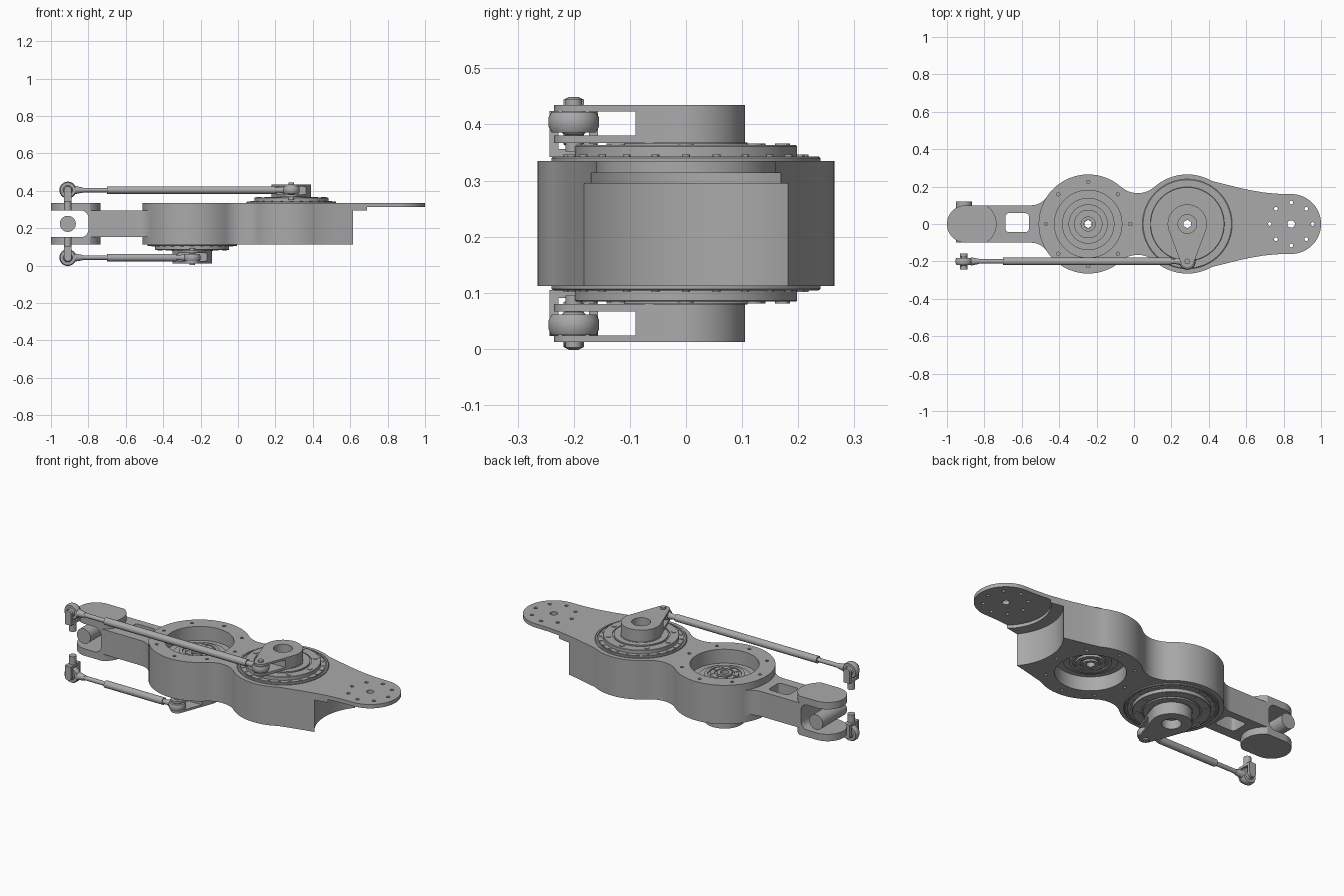
import bpy, bmesh
from math import sin, cos, pi, radians
from mathutils import Matrix, Vector

if "Cube" in bpy.data.objects:
    bpy.data.objects.remove(bpy.data.objects["Cube"])

GREY = (0.4, 0.4, 0.4, 1)
metal = bpy.data.materials.new("machined grey")
metal.use_nodes = True
metal.diffuse_color = GREY
metal.node_tree.nodes["Principled BSDF"].inputs["Base Color"].default_value = GREY

AX, BX, TX = -0.245, 0.285, 0.84      # lower joint, upper joint, tongue centre
BOTTOM, TOP = 0.112, 0.335
ROD_Y, ROD_Z, FORK_X = -0.2, 0.404, -0.91
built = []


def finish(name, bm):
    bmesh.ops.recalc_face_normals(bm, faces=bm.faces)
    me = bpy.data.meshes.new(name)
    bm.to_mesh(me)
    bm.free()
    me.materials.append(metal)
    ob = bpy.data.objects.new(name, me)
    bpy.context.collection.objects.link(ob)
    built.append(ob)
    return ob


def arc(cx, cy, r, a0, a1, n=24):
    return [(cx + r * cos(radians(a0 + (a1 - a0) * i / n)),
             cy + r * sin(radians(a0 + (a1 - a0) * i / n))) for i in range(n + 1)]


def prism(name, pts, z0, z1):
    bm = bmesh.new()
    face = bm.faces.new([bm.verts.new((x, y, z0)) for x, y in pts])
    out = bmesh.ops.extrude_face_region(bm, geom=[face])["geom"]
    bmesh.ops.translate(bm, vec=(0, 0, z1 - z0),
                        verts=[v for v in out if isinstance(v, bmesh.types.BMVert)])
    return finish(name, bm)


def box(name, lo, hi):
    return prism(name, [(lo[0], lo[1]), (hi[0], lo[1]), (hi[0], hi[1]), (lo[0], hi[1])], lo[2], hi[2])


def add_cyl(bm, p0, p1, r0, r1, n):
    p0, p1 = Vector(p0), Vector(p1)
    d = p1 - p0
    m = Matrix.Translation((p0 + p1) / 2) @ d.to_track_quat('Z', 'Y').to_matrix().to_4x4()
    bmesh.ops.create_cone(bm, cap_ends=True, segments=n, radius1=r0, radius2=r1,
                          depth=d.length, matrix=m)


def cyl(name, p0, p1, r, r1=None, n=32):
    bm = bmesh.new()
    add_cyl(bm, p0, p1, r, r if r1 is None else r1, n)
    return finish(name, bm)


def ring_of_pins(name, cx, cy, radius, count, r, z0, z1, n=12):
    bm = bmesh.new()
    for x, y in arc(cx, cy, radius, 0, 360, count)[:-1]:
        add_cyl(bm, (x, y, z0), (x, y, z1), r, r, n)
    return finish(name, bm)


def lathe(name, profile, centre, axis='Z', n=64):
    """Spin a closed (radius, height) profile into a ring."""
    bm = bmesh.new()
    loops = [[bm.verts.new((r * cos(2 * pi * i / n), r * sin(2 * pi * i / n), z)) for r, z in profile]
             for i in range(n)]
    for i in range(n):
        a, b = loops[i], loops[(i + 1) % n]
        for j in range(len(profile)):
            k = (j + 1) % len(profile)
            bm.faces.new((a[j], b[j], b[k], a[k]))
    if axis == 'Y':
        bm.transform(Matrix.Rotation(pi / 2, 4, 'X'))
    bm.transform(Matrix.Translation(centre))
    return finish(name, bm)


def boolean(ob, tools, mode='DIFFERENCE'):
    for t in tools:
        mod = ob.modifiers.new("bool", 'BOOLEAN')
        mod.operation, mod.object, mod.solver = mode, t, 'EXACT'
    bpy.context.view_layer.update()
    dg = bpy.context.evaluated_depsgraph_get()
    me = bpy.data.meshes.new_from_object(ob.evaluated_get(dg))
    ob.modifiers.clear()
    ob.data = me
    for t in tools:
        built.remove(t)
        bpy.data.objects.remove(t)


def mirrored(half):
    return half + [(x, -y) for x, y in reversed(half) if abs(y) > 1e-5]


# Twin-lobed housing with its thin tongue
half = arc(AX, 0, 0.265, 180, 48.6)
half += arc(0.02, 0.301, 0.136, 228.6, 311.4, 12)[1:-1]
half += arc(BX, 0, 0.265, 131.4, 60)
half += [(0.5, 0.209), (0.56, 0.194), (0.62, 0.181), (0.69, 0.169), (0.76, 0.162)]
half += arc(TX, 0, 0.16, 88, 0)
housing = prism("housing", mirrored(half), BOTTOM, TOP)
boolean(housing, [
    cyl("end_cut", (TX, 0, 0), (TX, 0, 0.295), 0.29, n=96),
    cyl("step_cut", (TX, 0, 0.28), (TX, 0, 0.313), 0.227, n=96),
    cyl("upper_pocket", (AX, 0, 0.255), (AX, 0, 0.4), 0.18, n=64),
    cyl("lower_pocket", (BX, 0, 0), (BX, 0, 0.192), 0.18, n=64),
    cyl("shaft_a", (AX, 0, 0), (AX, 0, 0.5), 0.022, n=6),
    cyl("shaft_b", (BX, 0, 0), (BX, 0, 0.5), 0.022, n=6),
    cyl("tongue_bore", (TX, 0, 0.3), (TX, 0, 0.4), 0.02),
    ring_of_pins("tongue_holes", TX, 0, 0.115, 8, 0.01, 0.3, 0.4),
    ring_of_pins("upper_holes", AX, 0, 0.225, 8, 0.009, 0.3, 0.4),
    ring_of_pins("lower_holes", BX, 0, 0.225, 8, 0.009, 0.05, 0.147),
])

# Neck flaring into the housing, with a rounded window
neck = prism("neck", mirrored([(-0.8, 0.1)] + arc(-0.55, 0.2, 0.1, 270, 326.8, 10) + [(-0.35, 0.1)]),
             0.152, 0.295)
window = []
for x, y, a in ((-0.58, 0.04, 0), (-0.67, 0.04, 90), (-0.67, -0.025, 180), (-0.58, -0.025, 270)):
    window += arc(x, y, 0.018, a, a + 90, 5)
boolean(neck, [prism("window", window, 0, 0.4), cyl("clear", (AX, 0, 0), (AX, 0, 0.4), 0.25, n=64)])

# Fork: one solid slotted from the tip
fork = prism("fork", mirrored(arc(-0.9, 0, 0.1, 180, 90) + arc(-0.853, 0, 0.118, 58, 0, 16)), BOTTOM, TOP)
slot = arc(-0.84, 0.192, 0.04, 270, 360, 8) + arc(-0.84, 0.255, 0.04, 0, 90, 8) + [(-1.1, 0.295), (-1.1, 0.152)]
slot_cut = prism("slot_cut", slot, -0.2, 0.2)
slot_cut.data.transform(Matrix.Rotation(pi / 2, 4, 'X'))
boolean(fork, [slot_cut])
cyl("cross_pin", (FORK_X, -0.1, 0.2235), (FORK_X, 0.12, 0.2235), 0.043)


def drive(side, cx, pocket_x, flip):
    """Output flange, crank and push rod on one face, plus the motor in that face's pocket."""
    start = len(built)
    lathe(side + "_flange", [(0.022, 0.325), (0.24, 0.325), (0.24, 0.34), (0.236, 0.343), (0.228, 0.343),
                             (0.228, 0.339), (0.222, 0.339), (0.222, 0.343), (0.198, 0.343), (0.198, 0.361),
                             (0.196, 0.363), (0.15, 0.363), (0.15, 0.358), (0.142, 0.358), (0.142, 0.366),
                             (0.11, 0.366), (0.11, 0.368), (0.022, 0.368)], (cx, 0, 0), n=96)
    ring_of_pins(side + "_flange_screws", cx, 0, 0.172, 8, 0.013, 0.355, 0.366)
    ring_of_pins(side + "_rim_screws", cx, 0, 0.211, 24, 0.007, 0.338, 0.346)
    lathe(side + "_motor", [(0.022, 0.25), (0.14, 0.25), (0.14, 0.264), (0.105, 0.264), (0.105, 0.28),
                            (0.088, 0.28), (0.088, 0.272), (0.076, 0.272), (0.076, 0.284), (0.052, 0.284),
                            (0.052, 0.276), (0.04, 0.276), (0.04, 0.288), (0.022, 0.288)], (pocket_x, 0, 0))
    ring_of_pins(side + "_motor_screws", pocket_x, 0, 0.064, 8, 0.006, 0.28, 0.287)

    # Crank: teardrop block slotted for the rod end
    crank = prism(side + "_crank", arc(cx, 0, 0.105, -20.5, 200.5, 40) + arc(cx, ROD_Y, 0.035, 200.5, 339.5, 16),
                  0.367, 0.435)
    boolean(crank, [box("gap", (cx - 0.2, -0.3, 0.38), (cx + 0.2, -0.09, 0.423)),
                    cyl("bore", (cx, 0, 0.385), (cx, 0, 0.5), 0.05),
                    cyl("shaft", (cx, 0, 0.3), (cx, 0, 0.5), 0.022, n=6)])
    cyl(side + "_crank_pin", (cx, ROD_Y, 0.352), (cx, ROD_Y, 0.445), 0.015)

    # Push rod and its two spherical ends
    def along(name, x0, x1, r0, r1=None, n=24):
        cyl(side + name, (x0, ROD_Y, ROD_Z), (x1, ROD_Y, ROD_Z), r0, r1, n)
    along("_rod_tube", -0.7, cx - 0.085, 0.02)
    along("_rod_stud", -0.84, -0.69, 0.012)
    along("_rod_neck", -0.872, -0.83, 0.022, 0.014)
    along("_rod_inner_stud", cx - 0.095, cx - 0.06, 0.014)
    along("_rod_inner_neck", cx - 0.065, cx - 0.035, 0.014, 0.02)
    eye = [(0.025, -0.018), (0.04, -0.018), (0.045, -0.008), (0.045, 0.008), (0.04, 0.018), (0.025, 0.018)]
    ball = [(0.012, -0.024), (0.02, -0.02), (0.027, -0.008), (0.027, 0.008), (0.02, 0.02), (0.012, 0.024)]
    for end, x, axis in (("_outer", FORK_X, 'Y'), ("_inner", cx, 'Z')):
        lathe(side + end + "_eye", eye, (x, ROD_Y, ROD_Z), axis, 40)
        lathe(side + end + "_ball", ball, (x, ROD_Y, ROD_Z), axis, 32)

    # Clevis holding the outer eye
    cyl(side + "_clevis_pin", (FORK_X, -0.243, ROD_Z), (FORK_X, -0.157, ROD_Z), 0.014)
    for tag, y in (("_front_cheek", -0.243), ("_back_cheek", -0.173)):
        box(side + tag, (FORK_X - 0.02, y, 0.352), (FORK_X + 0.02, y + 0.016, ROD_Z))
        cyl(side + tag + "_boss", (FORK_X, y, ROD_Z), (FORK_X, y + 0.016, ROD_Z), 0.02)
    box(side + "_clevis_base", (FORK_X - 0.02, -0.243, 0.342), (FORK_X + 0.02, -0.157, 0.356))
    cyl(side + "_clevis_stud", (FORK_X, ROD_Y, 0.295), (FORK_X, ROD_Y, 0.345), 0.02)

    if flip:
        swap = Matrix.Translation((0, 0, BOTTOM + TOP)) @ Matrix.Scale(-1, 4, (0, 0, 1))
        for ob in built[start:]:
            ob.data.transform(swap)
            ob.data.flip_normals()


drive("upper", BX, AX, False)
drive("lower", AX, BX, True)

# Smooth the round surfaces, keep machined edges crisp
bpy.ops.object.select_all(action='DESELECT')
for ob in built:
    ob.select_set(True)
bpy.context.view_layer.objects.active = housing
bpy.ops.object.shade_smooth_by_angle(angle=radians(30))
